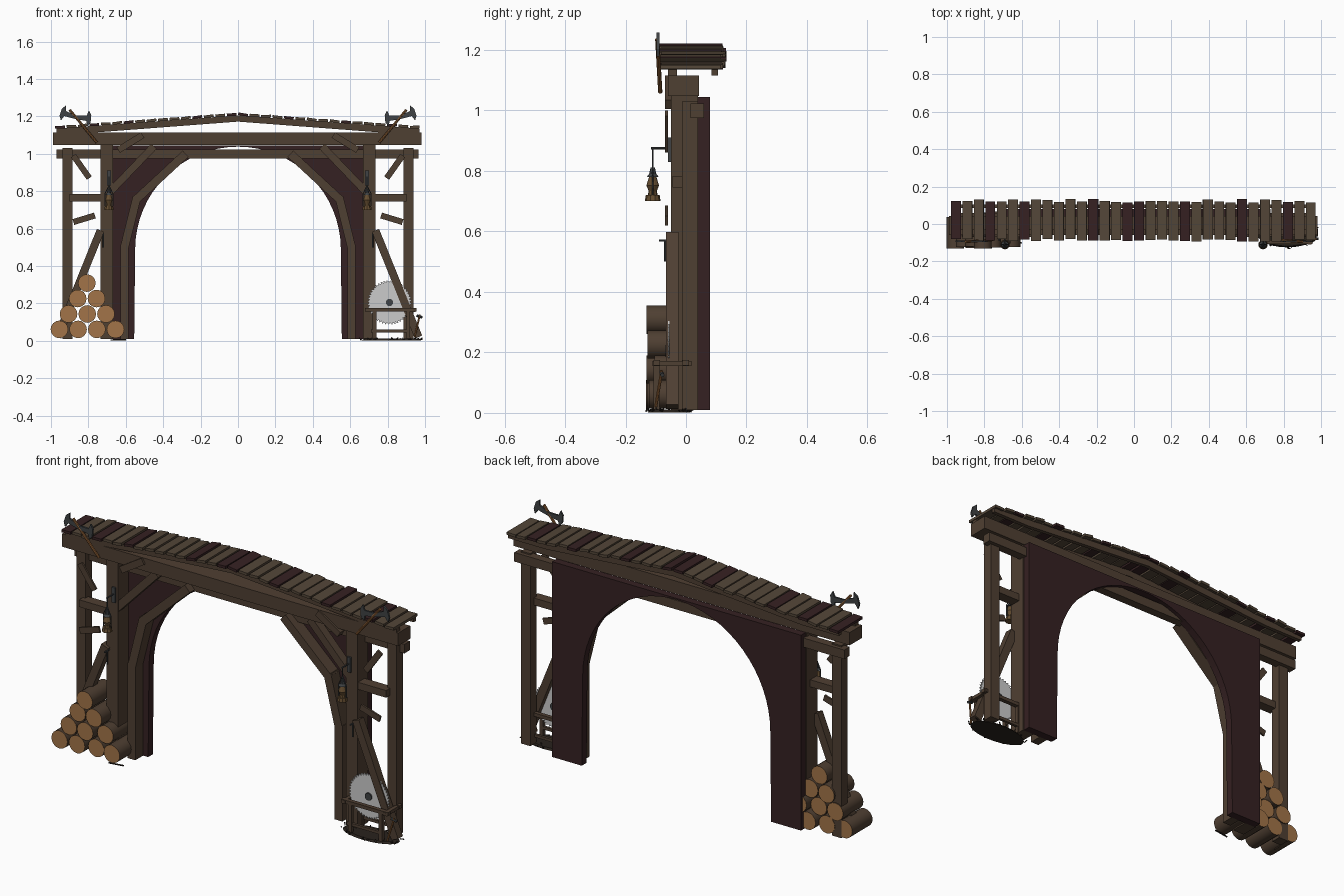
import bpy, bmesh, math, random
from mathutils import Vector, Matrix

if "Cube" in bpy.data.objects:
    bpy.data.objects.remove(bpy.data.objects["Cube"])
random.seed(4)


def material(name, r, g, b):
    m = bpy.data.materials.new(name)
    m.use_nodes = True
    m.diffuse_color = (r, g, b, 1)
    m.node_tree.nodes["Principled BSDF"].inputs["Base Color"].default_value = (r, g, b, 1)
    return m


WOOD = material("brown wood", .078, .05, .032)
DARK = material("dark red wood", .036, .015, .016)
ROOF = material("weathered wood", .088, .062, .04)
TAN = material("cut log", .36, .175, .065)
STEEL = material("bright steel", .6, .6, .6)
IRON = material("dark iron", .05, .055, .058)
HANDLE = material("handle wood", .26, .11, .035)
BRASS = material("aged brass", .13, .075, .03)
SOIL = material("dark soil", .022, .016, .012)


def finish(name, bm, *mats):
    bmesh.ops.recalc_face_normals(bm, faces=bm.faces[:])
    me = bpy.data.meshes.new(name)
    bm.to_mesh(me)
    bm.free()
    ob = bpy.data.objects.new(name, me)
    bpy.context.collection.objects.link(ob)
    for m in mats:
        me.materials.append(m)
    return ob


def prism(name, outline, y0, y1, mat):
    """Extrude an outline in x and z from y0 to y1."""
    bm = bmesh.new()
    face = bm.faces.new([bm.verts.new((x, y0, z)) for x, z in outline])
    ext = bmesh.ops.extrude_face_region(bm, geom=[face])
    verts = [v for v in ext["geom"] if isinstance(v, bmesh.types.BMVert)]
    bmesh.ops.translate(bm, verts=verts, vec=(0, y1 - y0, 0))
    return finish(name, bm, mat)


def box(name, x0, x1, y0, y1, z0, z1, mat=WOOD):
    return prism(name, [(x0, z0), (x1, z0), (x1, z1), (x0, z1)], y0, y1, mat)


def board(name, a, b, width, y0, y1, mat=WOOD):
    """Straight timber between two points in x and z."""
    a, b = Vector(a), Vector(b)
    d = (b - a).normalized() * width / 2
    n = Vector((-d.y, d.x))
    return prism(name, [a + n, a - n, b - n, b + n], y0, y1, mat)


def rod(name, a, b, r, mat, sides=8, r2=None):
    a, b = Vector(a), Vector(b)
    bm = bmesh.new()
    turn = (b - a).to_track_quat('Z', 'Y').to_matrix().to_4x4()
    bmesh.ops.create_cone(bm, cap_ends=True, segments=sides, radius1=r,
                          radius2=r if r2 is None else r2, depth=(b - a).length,
                          matrix=Matrix.Translation((a + b) / 2) @ turn)
    return finish(name, bm, mat)


def mirrored(points, s):
    return [(s * x, z) for x, z in points]


# Back panel with the round arch cut out
arch = [(.55 * math.cos(i * math.pi / 32), .488 + .55 * math.sin(i * math.pi / 32)) for i in range(33)]
prism("arch_panel", [(.73, .01), (.73, 1.045), (-.73, 1.045), (-.73, .01), (-.555, .01)]
      + arch[::-1] + [(.555, .01)], .04, .08, DARK)

# Long beams
box("main_beam", -.99, .98, -.06, .043, 1.047, 1.115)
box("cross_beam", -.97, .965, .015, .06, .975, 1.023)

# Timber frame on both sides
for s, side in ((-1, "right"), (1, "left")):
    def brace(name, a, b, width, y0, y1):
        board(side + "_" + name, *mirrored([a, b], s), width, y0, y1)
    brace("inner_post", (.702, .01), (.702, 1.05), .066, -.05, .04)
    brace("outer_post", (.912, .01), (.912, 1.03), .054, -.013, .04)
    brace("arch_post", (.607, .01), (.607, .515), .045, -.025, .04)
    brace("arch_lower_brace", (.607, .5), (.54, .77), .045, -.025, .04)
    brace("arch_upper_brace", (.55, .75), (.28, 1.0), .045, -.025, .04)
    brace("corner_brace", (.69, .79), (.45, 1.04), .04, -.045, .0)
    brace("beam_brace", (.64, 1.02), (.51, 1.1), .035, -.07, -.03)
    brace("side_rail", (.9, .765), (.72, .765), .038, -.045, .01)
    brace("short_brace", (.88, .99), (.795, .87), .032, -.07, -.06)
    brace("short_rail", (.88, .635), (.765, .67), .032, -.07, -.06)
    brace("long_brace", (.965, .02), (.735, .59), .042, -.066, -.025)

    # Low pitched roof rafters
    for label, y0, y1 in (("front", -.06, -.03), ("back", .085, .105)):
        prism(side + "_" + label + "_rafter", mirrored(
            [(0, 1.205), (.97, 1.135), (.97, 1.115), (.75, 1.115), (0, 1.172)], s), y0, y1, WOOD)

    # Hanging lantern
    x, y = s * .69, -.11
    box(side + "_lantern_plate", x - .01, x + .01, -.06, -.05, .83, .91, IRON)
    rod(side + "_lantern_bracket", (x, -.05, .875), (x, y - .005, .875), .004, IRON)
    rod(side + "_lantern_hook", (x, y, .875), (x, y, .81), .003, IRON)
    sections = [("base", .70, .72, .026, .023, BRASS), ("lower_ring", .72, .733, .016, .014, BRASS),
                ("lower_glass", .733, .752, .013, .021, BRASS), ("upper_glass", .752, .78, .021, .012, BRASS),
                ("cap", .78, .79, .02, .012, IRON), ("chimney", .79, .812, .012, .007, IRON)]
    for part, z0, z1, r0, r1, mat in sections:
        rod(side + "_lantern_" + part, (x, y, z0), (x, y, z1), r0, mat, 10, r1)
    for e in (-1, 1):
        rod(side + "_lantern_guard", (x + e * .022, y, .72), (x + e * .022, y, .785), .003, IRON, 6)
        rod(side + "_lantern_handle", (x + e * .022, y, .785), (x, y, .83), .0025, IRON, 6)

    # Double headed axe leaning on the roof edge
    rod(side + "_axe_handle", (s * .755, -.085, 1.06), (s * .9, -.095, 1.235), .007, HANDLE)
    head = Vector((s * .865, 1.195))
    for e, c in ((-1, Vector((s * .925, 1.215))), (1, Vector((s * .81, 1.19)))):
        d = (c - head).normalized()
        n = Vector((-d.y, d.x))
        tip = c + d * .024
        prism(side + "_axe_blade", [head + n * .01, c + n * .014, tip - d * .015 + n * .042, tip + n * .02,
                                    tip - n * .02, tip - d * .015 - n * .042, c - n * .014, head - n * .01],
              -.097, -.087, IRON)

# Roof planks following the pitch
dark_planks = {0, 3, 6, 12, 15, 16, 20, 25, 29}
for i in range(32):
    x = -.952 + i * .0612
    z = 1.212 - .073 * abs(x)
    tilt = (-.073 if x > 0 else .073) + random.uniform(-.1, .1)
    dx, dz = .026, .026 * tilt
    board("roof_plank", (x - dx, z - dz), (x + dx, z + dz), .014,
          -.08 - random.uniform(0, .014), .115 + random.uniform(0, .02),
          DARK if i in dark_planks else ROOF)

# Log pile with pale cut ends
for row in range(4):
    for i in range(4 - row):
        x = -.955 + i * .1 + row * .049
        z = .061 + row * .0825
        shift = random.uniform(-.015, .015)
        log = rod("log", (x, -.118 + shift, z), (x, .052 + shift, z), .047, WOOD, 16)
        log.data.materials.append(TAN)
        for p in log.data.polygons:
            p.material_index = int(abs(p.normal.y) > .9)
            p.use_smooth = abs(p.normal.y) < .9

# Circular saw
teeth = 44
rim = []
for i in range(teeth):
    for turn, r in ((0, .108), (.85, .12)):
        a = (i + turn) * math.tau / teeth
        rim.append((.81 + r * math.cos(a), .205 + r * math.sin(a)))
prism("saw_blade", rim, -.06, -.054, STEEL)
rod("saw_hub", (.81, -.068, .205), (.81, -.045, .205), .02, IRON, 10)

# Saw bench
for y in (-.108, -.012):
    box("bench_rail", .68, .955, y, y + .022, .157, .175)
    box("bench_stretcher", .71, .91, y + .004, y + .018, .045, .06)
    for x in (.72, .9):
        box("bench_leg", x, x + .02, y, y + .02, .012, .16)
for x in (.685, .93):
    box("bench_end", x, x + .02, -.11, .018, .155, .172)
rod("leaning_tool", (.945, -.1, .02), (.972, -.08, .14), .005, HANDLE)
rod("tool_head", (.955, -.082, .135), (.985, -.078, .125), .007, IRON)
for s in (-1, 1):
    rod("wall_hook", (s * .72, -.05, .57), (s * .72, -.09, .57), .004, IRON)
    rod("hook_tip", (s * .72, -.068, .57), (s * .72, -.068, .5), .004, IRON)

# Soil patch and wood chips around the saw
bm = bmesh.new()
bmesh.ops.create_cone(bm, cap_ends=True, segments=24, radius1=1, radius2=.9, depth=1,
                      matrix=Matrix.Translation((.82, -.055, .007)) @ Matrix.Diagonal((.16, .07, .01, 1)))
finish("soil_patch", bm, SOIL)
for i in range(40):
    a = random.uniform(0, math.tau)
    r = random.uniform(.75, 1.05)
    p = Vector((.82 + .165 * r * math.cos(a), -.055 + .073 * r * math.sin(a), .008))
    d = Vector((random.uniform(-.014, .014), random.uniform(-.008, .008), random.uniform(0, .01)))
    rod("wood_chip", p - d * .5, p + d, .003, SOIL, 4)
rod("ground_chip", (-.68, -.11, .004), (-.6, -.1, .006), .004, SOIL, 5)
